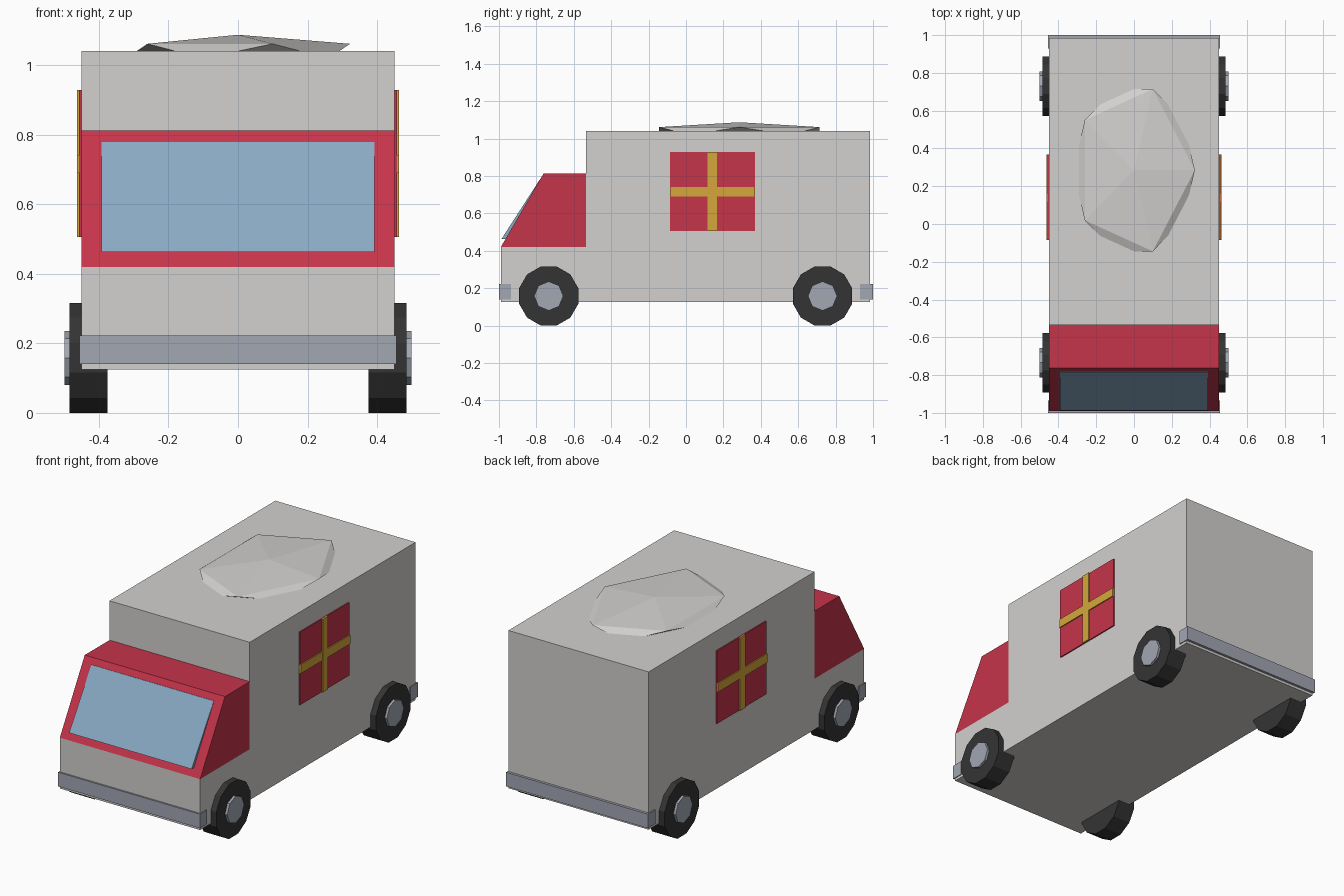
import bpy, bmesh, math
from mathutils import Matrix, Vector

old = bpy.data.objects.get("Cube")
if old:
    bpy.data.objects.remove(old, do_unlink=True)


def material(name, *rgb):
    m = bpy.data.materials.new(name)
    m.use_nodes = True
    m.diffuse_color = (*rgb, 1)
    m.node_tree.nodes["Principled BSDF"].inputs["Base Color"].default_value = (*rgb, 1)
    return m


body_grey = material("warm_grey", 0.65, 0.635, 0.62)
red = material("red", 0.56, 0.035, 0.068)
glass = material("glass_blue", 0.25, 0.40, 0.55)
steel = material("steel", 0.36, 0.385, 0.45)
rubber = material("rubber", 0.034, 0.034, 0.034)
gold = material("gold", 0.66, 0.39, 0.043)


def finish(name, bm, mat):
    bmesh.ops.recalc_face_normals(bm, faces=bm.faces)
    mesh = bpy.data.meshes.new(name)
    bm.to_mesh(mesh)
    bm.free()
    mesh.materials.append(mat)
    obj = bpy.data.objects.new(name, mesh)
    bpy.context.collection.objects.link(obj)
    return obj


def side_profile(name, points, half_width, mat):
    """Extrude a (y, z) outline across the width."""
    bm = bmesh.new()
    face = bm.faces.new([bm.verts.new((-half_width, y, z)) for y, z in points])
    new = bmesh.ops.extrude_face_region(bm, geom=[face])["geom"]
    verts = [v for v in new if isinstance(v, bmesh.types.BMVert)]
    bmesh.ops.translate(bm, verts=verts, vec=(2 * half_width, 0, 0))
    return finish(name, bm, mat)


def box(name, low, high, mat):
    low, high = Vector(low), Vector(high)
    bm = bmesh.new()
    bmesh.ops.create_cube(bm, size=1, matrix=Matrix.Translation((low + high) / 2)
                          @ Matrix.Diagonal((*(high - low), 1)))
    return finish(name, bm, mat)


def disc(name, x0, x1, y, z, radius, sides, turn, mat):
    """Cylinder with its axle along x."""
    bm = bmesh.new()
    place = (Matrix.Translation(((x0 + x1) / 2, y, z))
             @ Matrix.Rotation(turn, 4, 'X') @ Matrix.Rotation(math.pi / 2, 4, 'Y'))
    bmesh.ops.create_cone(bm, cap_ends=True, segments=sides, radius1=radius,
                          radius2=radius, depth=abs(x1 - x0), matrix=place)
    return finish(name, bm, mat)


# Body, cab and windscreen
side_profile("van_body", [(-0.99, 0.125), (0.985, 0.125), (0.985, 1.04),
                          (-0.535, 1.04), (-0.535, 0.42), (-0.99, 0.42)], 0.45, body_grey)
side_profile("cab_top", [(-0.99, 0.42), (-0.535, 0.42), (-0.535, 0.812),
                         (-0.762, 0.812)], 0.45, red)
side_profile("windscreen", [(-0.987, 0.462), (-0.94, 0.462), (-0.76, 0.779),
                            (-0.783, 0.779)], 0.393, glass)

# Bumpers
box("front_bumper", (-0.455, -1.0, 0.14), (0.455, -0.935, 0.222), steel)
box("rear_bumper", (-0.455, 0.93, 0.14), (0.455, 1.0, 0.222), steel)

# Faceted roof dome, trimmed at the roof
bm = bmesh.new()
bmesh.ops.create_icosphere(bm, subdivisions=1, radius=1,
                           matrix=Matrix.Translation((0, 0.285, 1.04))
                           @ Matrix.Diagonal((0.36, 0.505, 0.047, 1)))
bmesh.ops.bisect_plane(bm, geom=bm.verts[:] + bm.edges[:] + bm.faces[:],
                       plane_co=(0, 0, 1.039), plane_no=(0, 0, 1), clear_inner=True)
finish("roof_dome", bm, body_grey)

# Wheels and side emblems on both sides
for side, s in (("left", 1), ("right", -1)):
    for end, y in (("front", -0.734), ("rear", 0.73)):
        disc(f"{end}_{side}_tyre", s * 0.375, s * 0.485, y, 0.158, 0.1635, 12,
             math.pi / 12, rubber)
        disc(f"{end}_{side}_hub", s * 0.47, s * 0.499, y, 0.158, 0.078, 8, 0, steel)

    def plate(name, y0, y1, z0, z1, out, mat):
        xs = sorted((s * 0.449, s * out))
        box(f"{side}_{name}", (xs[0], y0, z0), (xs[1], y1, z1), mat)

    plate("emblem_panel", -0.085, 0.368, 0.505, 0.928, 0.457, red)
    plate("emblem_upright", 0.115, 0.165, 0.505, 0.928, 0.4635, gold)
    plate("emblem_crossbar", -0.085, 0.368, 0.69, 0.741, 0.463, gold)
